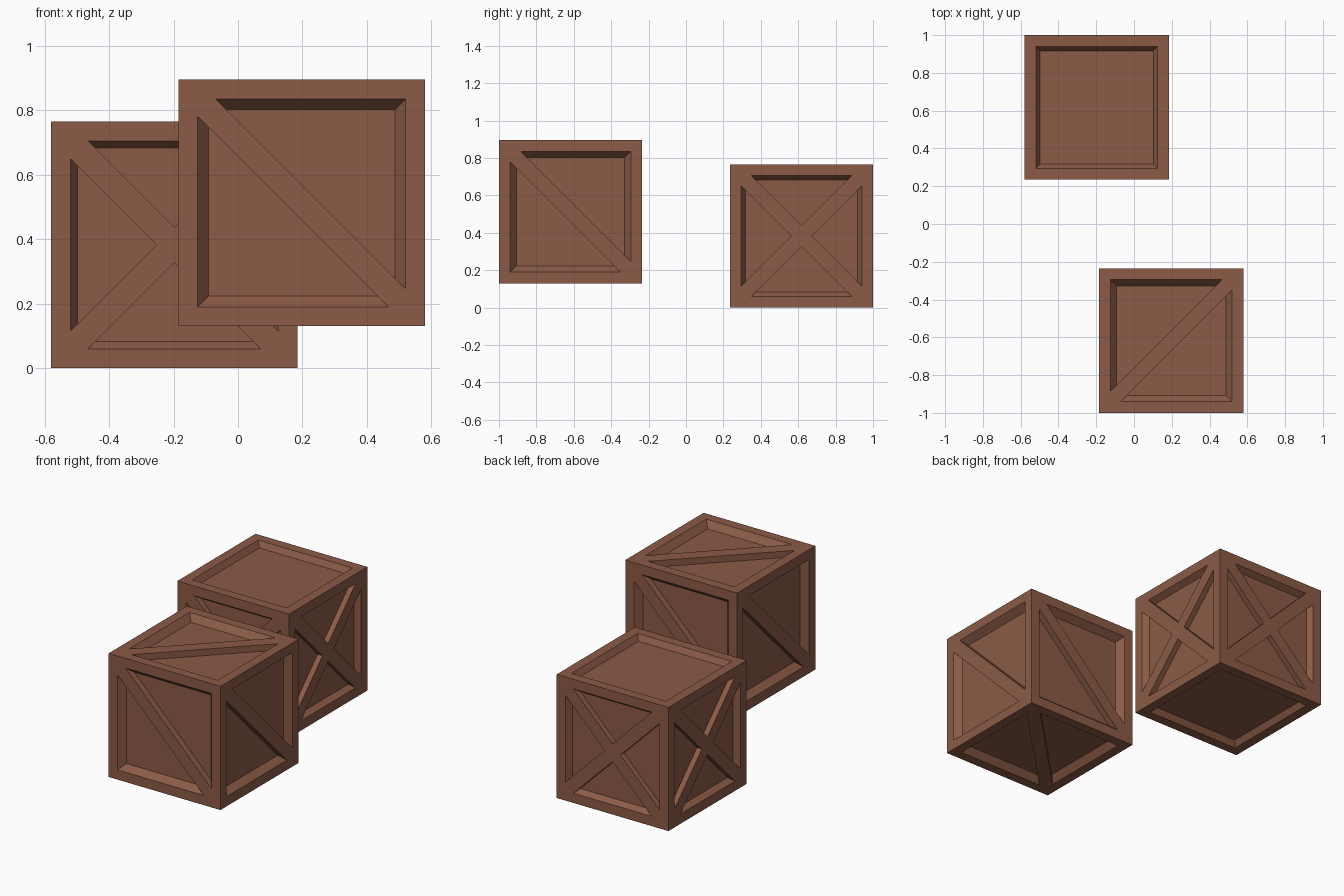
import bpy, bmesh, itertools
from math import radians
from mathutils import Matrix, Vector

if "Cube" in bpy.data.objects:
    bpy.data.objects.remove(bpy.data.objects["Cube"])

SIZE = 0.765      # crate edge length
BORDER = 0.06     # flat frame around every panel
BRACE = 0.055     # brace half width measured along the panel edge
H = SIZE / 2

wood = bpy.data.materials.new("brown_wood")
wood.diffuse_color = (0.26, 0.105, 0.062, 1)
wood.use_nodes = True
wood.node_tree.nodes["Principled BSDF"].inputs["Base Color"].default_value = wood.diffuse_color

DOWN = Vector((1, 1, 0)).normalized()    # brace from top left to bottom right
UP = Vector((1, -1, 0)).normalized()     # brace from bottom left to top right

SIDES = [Matrix.Rotation(radians(90 * k), 4, 'Z') @ Matrix.Rotation(radians(90), 4, 'X')
         for k in range(4)]
CAPS = [Matrix.Rotation(radians(90), 4, 'Z'), Matrix.Rotation(radians(180), 4, 'X')]


def add_wells(target, rot, braces, slope, depth):
    """Add the sloped panel recesses of one face, split up by its braces."""
    eps = 0.01
    for signs in itertools.product((1, -1), repeat=len(braces)):
        bm = bmesh.new()
        bmesh.ops.create_cube(bm, size=2)
        for v in bm.verts:
            top = v.co.z > 0
            r = H - BORDER + (slope * eps / depth if top else -slope)
            v.co = Vector((v.co.x * r, v.co.y * r, eps if top else -depth))
        for s, n in zip(signs, braces):
            cut = bmesh.ops.bisect_plane(
                bm, geom=bm.verts[:] + bm.edges[:] + bm.faces[:],
                plane_co=n * s * BRACE / 2 ** 0.5, plane_no=n * s, clear_inner=True)
            edges = [e for e in cut["geom_cut"] if isinstance(e, bmesh.types.BMEdge)]
            bmesh.ops.holes_fill(bm, edges=edges, sides=0)
        bmesh.ops.recalc_face_normals(bm, faces=bm.faces[:])
        bm.transform(rot @ Matrix.Translation((0, 0, H)))
        piece = bpy.data.meshes.new("well")
        bm.to_mesh(piece)
        bm.free()
        target.from_mesh(piece)
        bpy.data.meshes.remove(piece)


def make_object(name, bm, location):
    mesh = bpy.data.meshes.new(name)
    bm.to_mesh(mesh)
    bm.free()
    obj = bpy.data.objects.new(name, mesh)
    obj.location = location
    bpy.context.collection.objects.link(obj)
    return obj


def crate(name, location, side_braces, cap_braces, slope, depth):
    # solid box
    bm = bmesh.new()
    bmesh.ops.create_cube(bm, size=SIZE)
    box = make_object(name, bm, location)
    box.data.materials.append(wood)
    # panel recesses on all six faces
    wells = bmesh.new()
    for rot in SIDES:
        add_wells(wells, rot, side_braces, slope, depth)
    for rot in CAPS:
        add_wells(wells, rot, cap_braces, slope, depth)
    cutter = make_object(name + "_cutter", wells, location)
    cutter.data.materials.append(wood)
    cutter.hide_render = True
    cutter.hide_set(True)
    mod = box.modifiers.new("panels", 'BOOLEAN')
    mod.operation = 'DIFFERENCE'
    mod.solver = 'EXACT'
    mod.object = cutter
    # bake the recesses and drop the cutter
    bpy.context.view_layer.objects.active = box
    bpy.ops.object.modifier_apply(modifier=mod.name)
    bpy.data.objects.remove(cutter)


# rear crate: crossed braces on the sides, plain lid and base
crate("cross_braced_crate", (-0.1975, 0.6175, H), [DOWN, UP], [], 0.023, 0.034)
# front crate: raised, one diagonal brace on every face
crate("diagonal_braced_crate", (0.1975, -0.6175, 0.13 + H), [DOWN], [DOWN], 0.033, 0.04)
